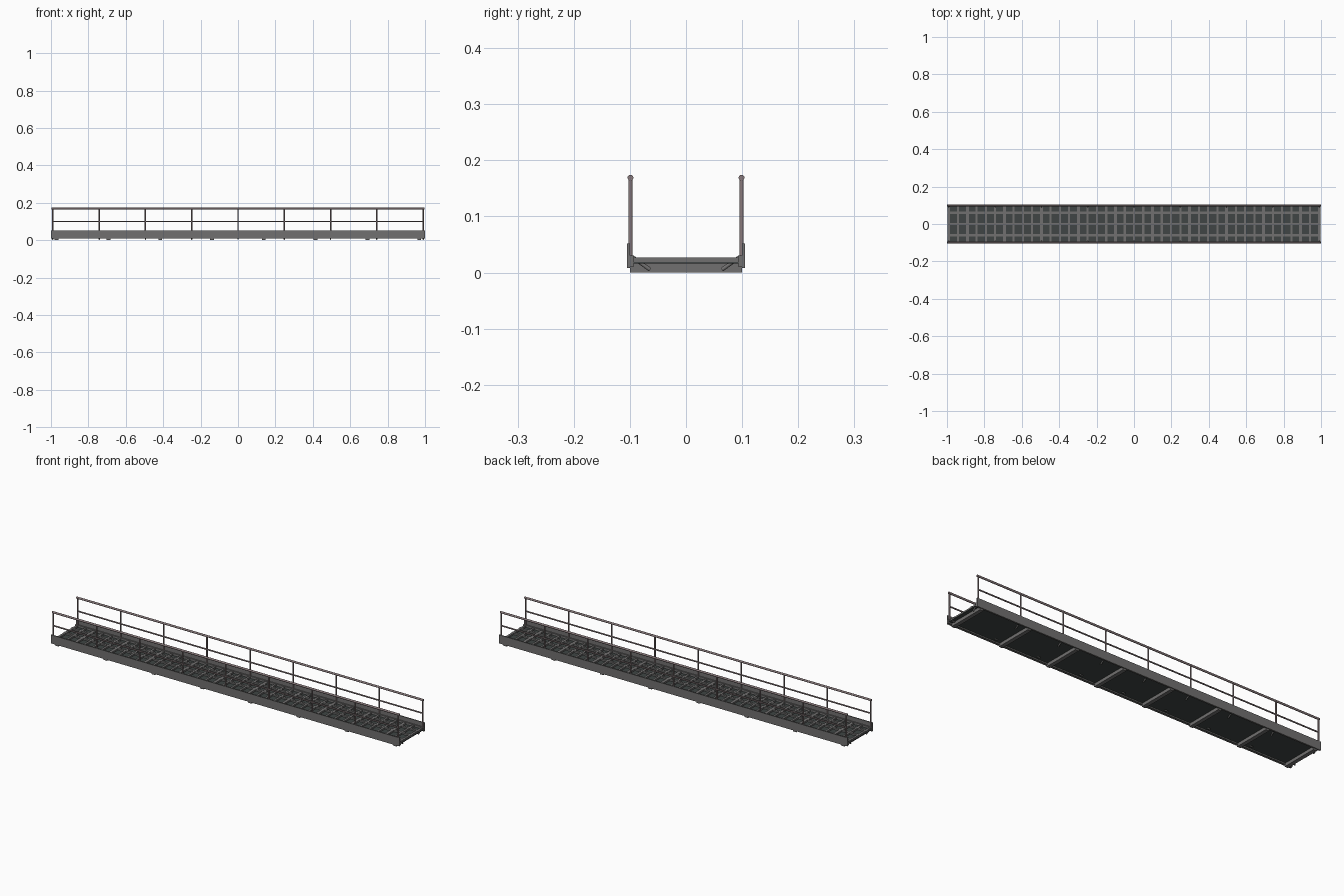
import bpy
import bmesh
from mathutils import Vector

if "Cube" in bpy.data.objects:
    bpy.data.objects.remove(bpy.data.objects["Cube"], do_unlink=True)


def material(name, rgb):
    m = bpy.data.materials.new(name)
    m.use_nodes = True
    m.diffuse_color = (*rgb, 1)
    m.node_tree.nodes["Principled BSDF"].inputs["Base Color"].default_value = (*rgb, 1)
    return m


STEEL = material("grey steel", (0.165, 0.162, 0.16))
RAIL = material("warm grey railing", (0.25, 0.195, 0.2))
DECK = material("dark deck", (0.05, 0.06, 0.058))


def finish(bm, name, mat, smooth=False):
    me = bpy.data.meshes.new(name)
    bm.to_mesh(me)
    bm.free()
    me.materials.append(mat)
    ob = bpy.data.objects.new(name, me)
    bpy.context.collection.objects.link(ob)
    if smooth:
        bpy.ops.object.select_all(action="DESELECT")
        ob.select_set(True)
        bpy.context.view_layer.objects.active = ob
        bpy.ops.object.shade_smooth_by_angle()


def add_box(bm, low, high):
    low, high = Vector(low), Vector(high)
    verts = bmesh.ops.create_cube(bm, size=1)["verts"]
    bmesh.ops.scale(bm, vec=high - low, verts=verts)
    bmesh.ops.translate(bm, vec=(low + high) / 2, verts=verts)


def add_rod(bm, a, b, radius, sides=24):
    a, b = Vector(a), Vector(b)
    verts = bmesh.ops.create_cone(bm, cap_ends=True, segments=sides, radius1=radius,
                                  radius2=radius, depth=(b - a).length)["verts"]
    turn = Vector((0, 0, 1)).rotation_difference(b - a).to_matrix()
    bmesh.ops.rotate(bm, cent=(0, 0, 0), matrix=turn, verts=verts)
    bmesh.ops.translate(bm, vec=(a + b) / 2, verts=verts)


post_xs = [-0.99 + 0.2475 * i for i in range(9)]

# Side beams, railings and braces on both sides
for side, label in ((-1, "right"), (1, "left")):
    bm = bmesh.new()
    add_box(bm, (-1, min(side * 0.1, side * 0.105), 0.008),
            (1, max(side * 0.1, side * 0.105), 0.052))
    add_box(bm, (-1, min(side * 0.094, side * 0.1), 0.01),
            (1, max(side * 0.094, side * 0.1), 0.03))
    finish(bm, label + "_side_beam", STEEL)

    y = side * 0.099
    bm = bmesh.new()
    for x in post_xs:
        add_rod(bm, (x, y, 0.01), (x, y, 0.169), 0.0038)
    finish(bm, label + "_posts", RAIL, True)

    bm = bmesh.new()
    add_rod(bm, (-0.996, y, 0.169), (0.996, y, 0.169), 0.0052)
    finish(bm, label + "_handrail", RAIL, True)

    bm = bmesh.new()
    add_rod(bm, (-0.99, y, 0.1), (0.99, y, 0.1), 0.0037)
    finish(bm, label + "_middle_rail", RAIL, True)

    bm = bmesh.new()
    for x in post_xs:
        add_rod(bm, (x, side * 0.096, 0.028), (x, side * 0.064, 0.005), 0.0035)
    finish(bm, label + "_braces", STEEL, True)

# Deck plate
bm = bmesh.new()
add_box(bm, (-0.998, -0.098, 0.016), (0.998, 0.098, 0.019))
finish(bm, "deck_plate", DECK)

# Lengthwise deck bars
bm = bmesh.new()
for y in (-0.06, 0, 0.06):
    add_box(bm, (-0.998, y - 0.0055, 0.018), (0.998, y + 0.0055, 0.027))
finish(bm, "lengthwise_bars", STEEL)

# Crosswise deck bars, every fourth one wider
bm = bmesh.new()
for i in range(41):
    x = -0.99 + 0.0495 * i
    half = 0.008 if i % 4 == 2 else 0.0055
    add_box(bm, (x - half, -0.098, 0.018), (x + half, 0.098, 0.027))
finish(bm, "crosswise_bars", STEEL)

# Joists under the deck
bm = bmesh.new()
for i in range(8):
    x = -0.97 + 0.277 * i
    add_box(bm, (x - 0.01, -0.1, 0), (x + 0.01, 0.1, 0.017))
finish(bm, "joists", STEEL)
